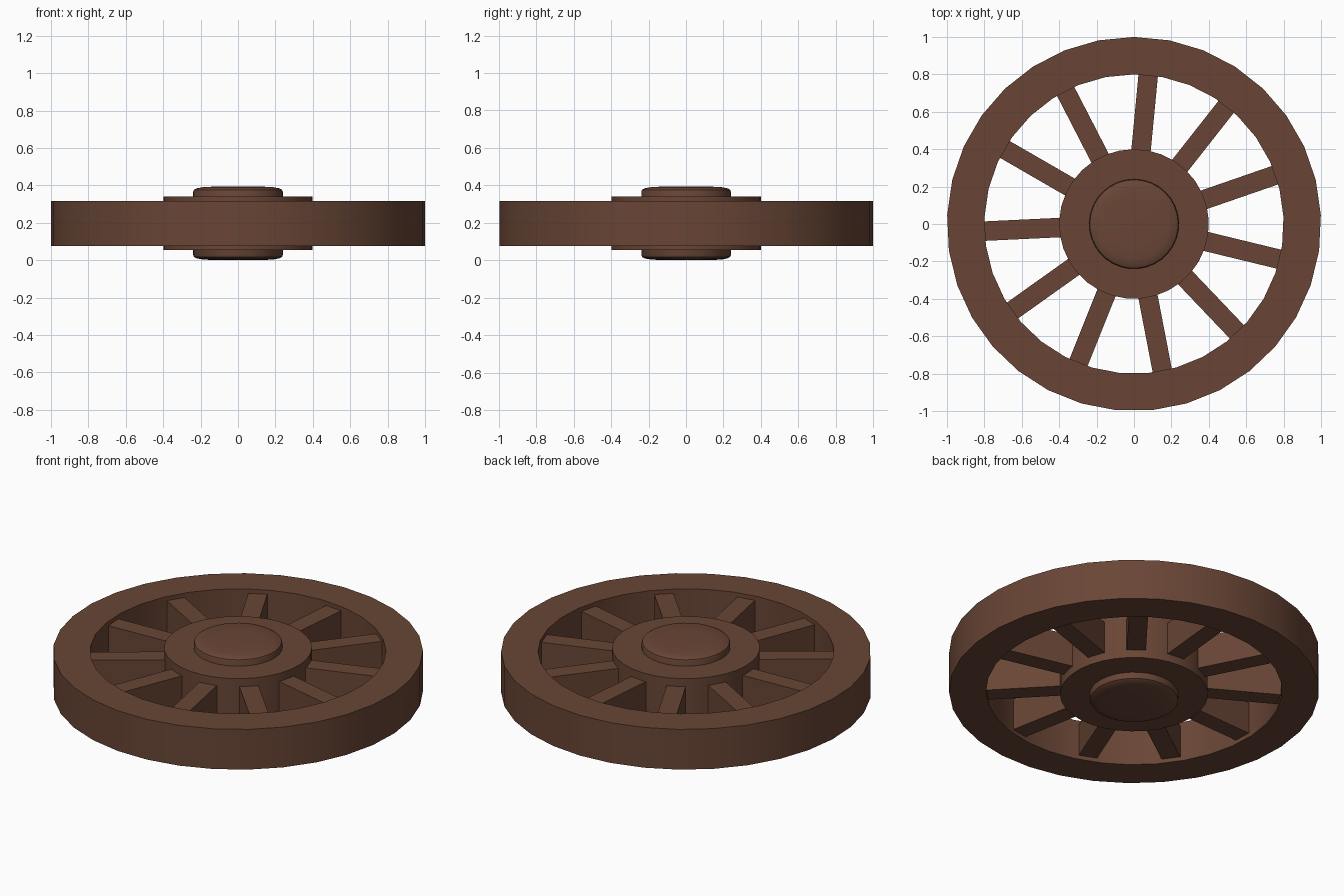
import bpy, bmesh, math
from mathutils import Matrix

if "Cube" in bpy.data.objects:
    bpy.data.objects.remove(bpy.data.objects["Cube"])

MID = 0.197      # height of the wheel's middle plane
SIDES = 33
SPOKES = 11

wood = bpy.data.materials.new("dark_wood")
wood.diffuse_color = (0.14, 0.06, 0.036, 1)
wood.use_nodes = True
wood.node_tree.nodes["Principled BSDF"].inputs["Base Color"].default_value = wood.diffuse_color


def finish(name, bm):
    bmesh.ops.recalc_face_normals(bm, faces=bm.faces)
    mesh = bpy.data.meshes.new(name)
    bm.to_mesh(mesh)
    bm.free()
    mesh.materials.append(wood)
    obj = bpy.data.objects.new(name, mesh)
    obj.location.z = MID
    bpy.context.collection.objects.link(obj)
    bpy.context.view_layer.objects.active = obj
    for o in bpy.context.selected_objects:
        o.select_set(False)
    obj.select_set(True)
    bpy.ops.object.shade_smooth_by_angle(angle=math.radians(35))
    return obj


def lathe(name, profile, closed):
    """Turn an (r, z) profile around z; an open profile gets end caps."""
    bm = bmesh.new()
    rings = []
    for r, z in profile:
        ring = []
        for i in range(SIDES):
            a = math.pi / 2 + i * math.tau / SIDES
            ring.append(bm.verts.new((r * math.cos(a), r * math.sin(a), z)))
        rings.append(ring)
    pairs = list(zip(rings, rings[1:]))
    if closed:
        pairs.append((rings[-1], rings[0]))
    else:
        bm.faces.new(rings[0])
        bm.faces.new(rings[-1])
    for lo, hi in pairs:
        for i in range(SIDES):
            j = (i + 1) % SIDES
            bm.faces.new((lo[i], lo[j], hi[j], hi[i]))
    return finish(name, bm)


# Outer rim
lathe("rim", [(0.8, -0.12), (1.0, -0.12), (1.0, 0.12), (0.8, 0.12)], True)

# Hub disc
lathe("hub", [(0.4, -0.143), (0.4, 0.143)], False)

# Axle with rounded caps on both faces
half = [(0.24, 0.168), (0.236, 0.179), (0.222, 0.187), (0.19, 0.193), (0.12, 0.197)]
lathe("axle_caps", [(r, -z) for r, z in reversed(half)] + half, False)

# Spokes, each centred on a rim facet
for k in range(SPOKES):
    a = math.pi / 2 - math.pi / SIDES - k * math.tau / SPOKES
    bm = bmesh.new()
    m = (Matrix.Rotation(a, 4, 'Z') @ Matrix.Translation((0.59, 0, 0))
         @ Matrix.Diagonal((0.44, 0.104, 0.19, 1)))
    bmesh.ops.create_cube(bm, size=1, matrix=m)
    finish(f"spoke_{k + 1}", bm)
